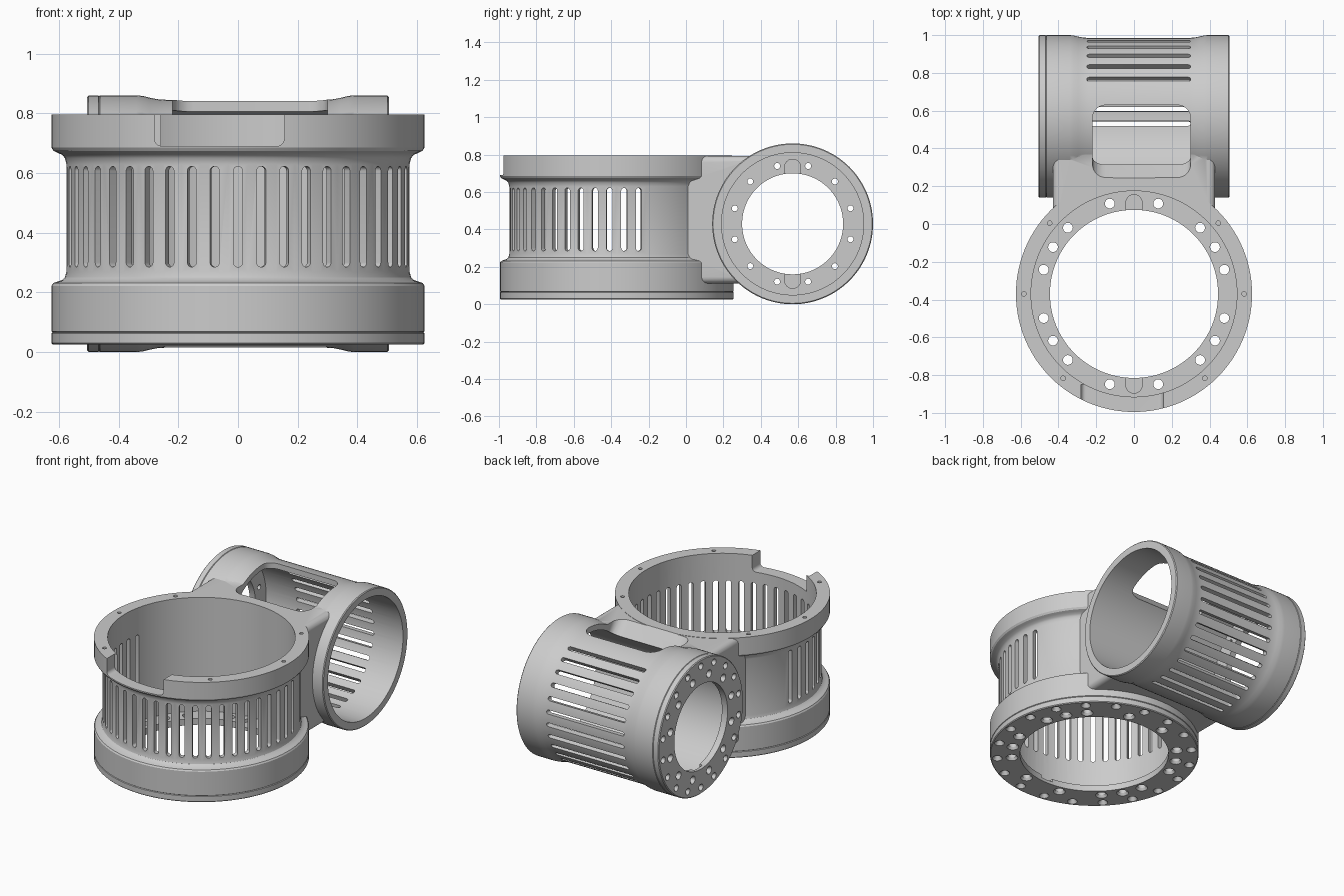
import bpy, bmesh
from math import sin, cos, pi, radians
from mathutils import Matrix, Vector

if "Cube" in bpy.data.objects:
    bpy.data.objects.remove(bpy.data.objects["Cube"])

# frames: upright barrel (axis z) and lying barrel (axis x)
CYC = Matrix(((0, 0, 1, 0), (1, 0, 0, 0), (0, 1, 0, 0), (0, 0, 0, 1)))  # x>y, y>z, z>x
UP = Matrix.Translation((0, -0.37, 0))
LIE = Matrix.Translation((0, 0.57, 0.43)) @ CYC


def loft(bm, rings, M):
    """Closed solid through rings with equal point counts."""
    vs = [[bm.verts.new(M @ Vector(p)) for p in r] for r in rings]
    n = len(vs[0])
    for a, b in zip(vs, vs[1:]):
        for i in range(n):
            j = (i + 1) % n
            bm.faces.new((a[i], a[j], b[j], b[i]))
    bm.faces.new(vs[0][::-1])
    bm.faces.new(vs[-1])


def lathe(bm, profile, M, n=112):
    loft(bm, [[(r * cos(2 * pi * i / n), r * sin(2 * pi * i / n), z) for i in range(n)]
              for r, z in profile], M)


def rounded(x0, x1, y0, y1, r, n=6):
    pts = []
    corners = ((x1 - r, y1 - r), (x0 + r, y1 - r), (x0 + r, y0 + r), (x1 - r, y0 + r))
    for k, (cx, cy) in enumerate(corners):
        for i in range(n + 1):
            a = pi / 2 * (k + i / n)
            pts.append((cx + r * cos(a), cy + r * sin(a)))
    return pts


def prism(bm, pts, z0, z1, M):
    loft(bm, [[(x, y, z) for x, y in pts] for z in (z0, z1)], M)


def make(name, bm):
    bmesh.ops.recalc_face_normals(bm, faces=bm.faces)
    me = bpy.data.meshes.new(name)
    bm.to_mesh(me)
    bm.free()
    ob = bpy.data.objects.new(name, me)
    bpy.context.collection.objects.link(ob)
    return ob


def combine(target, bm, op, name):
    other = make(name, bm)
    other.hide_render = True
    m = target.modifiers.new(name, 'BOOLEAN')
    m.operation, m.object, m.solver = op, other, 'EXACT'
    bpy.context.view_layer.objects.active = target
    bpy.ops.object.modifier_apply(modifier=m.name)
    bpy.data.objects.remove(other)


def slot(bm, M, ang, r0, r1, width, z0, z1):
    w = width / 2
    prism(bm, rounded(-w, w, z0, z1, w * 0.99), r0, r1, M @ Matrix.Rotation(ang, 4, 'Z') @ CYC)


def hole(bm, M, rad, ang, profile):
    lathe(bm, profile, M @ Matrix.Translation((rad * cos(ang), rad * sin(ang), 0)), 16)


# upright barrel with two flanges and a thin seam near the base
bm = bmesh.new()
lathe(bm, [(.62, .025), (.625, .03), (.625, .063), (.621, .066), (.625, .069), (.625, .222),
           (.619, .231), (.605, .236), (.59, .241), (.58, .25), (.575, .268),
           (.575, .63), (.58, .65), (.588, .66), (.605, .668), (.618, .674), (.625, .685),
           (.625, .795)], UP)
body = make("double_barrel_housing", bm)

# bridge block between barrels
bm = bmesh.new()
prism(bm, rounded(.112, .793, -.43, .43, .035), -.05, .45,
      Matrix(((0, 1, 0, 0), (0, 0, 1, 0), (1, 0, 0, 0), (0, 0, 0, 1))))
combine(body, bm, 'UNION', "bridge")

# lying barrel
bm = bmesh.new()
lathe(bm, [(.425, -.505), (.43, -.50), (.43, -.468), (.427, -.465), (.43, -.462), (.43, -.34),
           (.428, -.32), (.422, -.295), (.417, -.27), (.415, -.24),
           (.415, .29), (.417, .32), (.422, .345), (.428, .37), (.43, .39),
           (.43, .50), (.425, .505)], LIE)
combine(body, bm, 'UNION', "lying_barrel")

# bores with a ring floor at one end
bm = bmesh.new()
lathe(bm, [(.445, -.1), (.445, .065), (.545, .065), (.545, 1)], UP)
lathe(bm, [(.27, -.7), (.27, -.465), (.38, -.465), (.38, .7)], LIE)
combine(body, bm, 'DIFFERENCE', "bores")

# ventilation slots
bm = bmesh.new()
for k in range(-13, 14):
    slot(bm, UP, radians(-90 + k * 7.826), .50, .66, .031, .285, .622)
for k in range(15):
    slot(bm, LIE, radians(90 - 28.125 - 11.25 * k), .34, .46, .026, -.25, .30)

# sloped cable window above the lying barrel
loft(bm, [[(x, y, z) for x, y in rounded(-.22, .30, y0, .63, .07)]
          for z, y0 in ((.60, .32), (.71, .315), (.80, .24), (1.0, .24))], Matrix())

# front notch in the top flange
prism(bm, rounded(-.28, .155, .69, 1.0, .025), -.85, -1.1,
      Matrix(((1, 0, 0, 0), (0, 0, 1, 0), (0, 1, 0, 0), (0, 0, 0, 1))))
combine(body, bm, 'DIFFERENCE', "openings")

# screw holes, countersinks and key recesses
bm = bmesh.new()
for d in (15, 45, 60, 75, 105, 120, 135, 165):
    for s in (1, -1):
        hole(bm, UP, .495, radians(90 + s * d),
             [(.038, 0), (.036, .025), (.026, .04), (.026, .1)])
for k in range(20):
    hole(bm, UP, .583, radians(18 * k + 9), [(.032, 0), (.030, .025), (.010, .055)])
for k in range(12):
    hole(bm, LIE, .32, radians(15 + 30 * k),
         [(.026, -.53), (.025, -.505), (.016, -.488), (.016, -.43)])
for k in range(18):
    hole(bm, LIE, .388, radians(20 * k + 10), [(.022, -.53), (.021, -.505), (.008, -.475)])
for d in (0, 180, 40, 140, -50, -130):
    hole(bm, UP, .583, radians(d), [(.012, .74), (.012, .85)])
for s in (1, -1):
    R = Matrix.Rotation(s * pi / 2, 4, 'Z')
    prism(bm, rounded(.38, .525, -.043, .043, .042), .045, .09, UP @ R)
    prism(bm, rounded(.22, .345, -.043, .043, .042), -.485, -.44, LIE @ R)
combine(body, bm, 'DIFFERENCE', "holes")

bpy.ops.object.select_all(action='DESELECT')
body.select_set(True)
bpy.context.view_layer.objects.active = body
bpy.ops.object.shade_smooth_by_angle(angle=radians(32))
